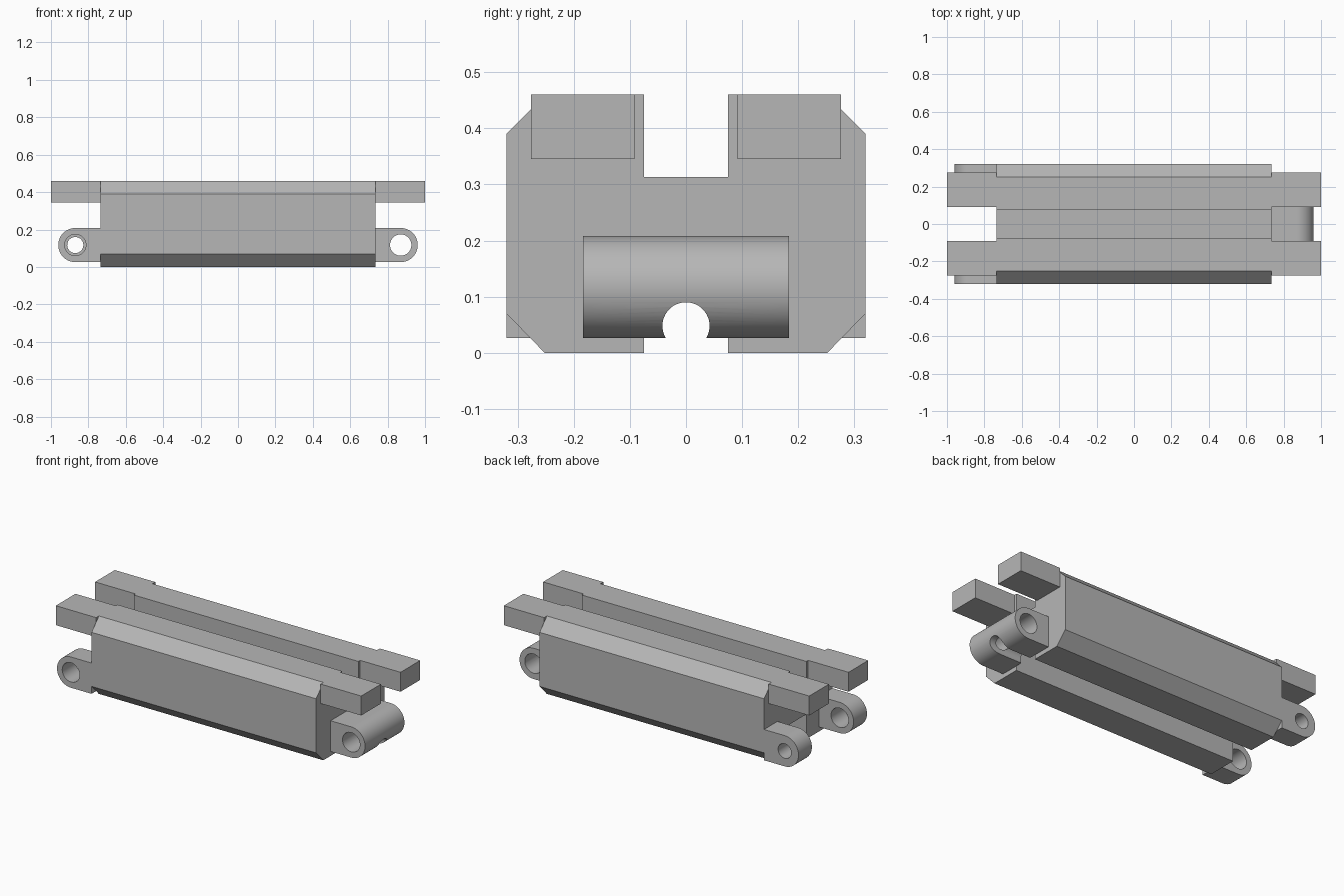
import bpy, bmesh, math
from mathutils import Vector

cube = bpy.data.objects.get("Cube")
if cube:
    bpy.data.objects.remove(cube, do_unlink=True)

grey = bpy.data.materials.new("plain grey")
grey.use_nodes = True
colour = (0.47, 0.47, 0.47, 1)
grey.diffuse_color = colour
grey.node_tree.nodes["Principled BSDF"].inputs["Base Color"].default_value = colour

BODY_X = 0.735                 # half length of the body
PIN_X, PIN_Z, PIN_R = 0.87, 0.117, 0.091


def prism(name, points, sweep):
    """Closed outline extruded along a sweep vector."""
    bm = bmesh.new()
    face = bm.faces.new([bm.verts.new(p) for p in points])
    new = bmesh.ops.extrude_face_region(bm, geom=[face])["geom"]
    moved = [v for v in new if isinstance(v, bmesh.types.BMVert)]
    bmesh.ops.translate(bm, vec=Vector(sweep), verts=moved)
    bmesh.ops.recalc_face_normals(bm, faces=bm.faces)
    mesh = bpy.data.meshes.new(name)
    bm.to_mesh(mesh)
    bm.free()
    mesh.materials.append(grey)
    obj = bpy.data.objects.new(name, mesh)
    bpy.context.collection.objects.link(obj)
    return obj


def arc(radius, start, end, steps):
    angles = [math.radians(start + (end - start) * i / steps) for i in range(steps + 1)]
    return [(radius * math.cos(a), radius * math.sin(a)) for a in angles]


def activate(obj):
    bpy.ops.object.select_all(action='DESELECT')
    obj.select_set(True)
    bpy.context.view_layer.objects.active = obj


def cut(obj, cutter):
    activate(obj)
    mod = obj.modifiers.new("hole", 'BOOLEAN')
    mod.operation, mod.solver, mod.object = 'DIFFERENCE', 'EXACT', cutter
    bpy.ops.object.modifier_apply(modifier=mod.name)
    bpy.data.objects.remove(cutter, do_unlink=True)


def lug(name, side, y0, y1, hole):
    """Round-ended hinge lug with a pin hole along y."""
    outline = [(BODY_X, PIN_Z - PIN_R)]
    outline += [(PIN_X + u, PIN_Z + v) for u, v in arc(PIN_R, -90, 90, 32)]
    outline += [(BODY_X, PIN_Z + PIN_R)]
    obj = prism(name, [(side * x, y0, z) for x, z in outline], (0, y1 - y0, 0))
    ring = arc(hole, 0, 360, 48)[:-1]
    cut(obj, prism("pin_cutter", [(side * PIN_X + u, y0 - 0.1, PIN_Z + v) for u, v in ring],
                   (0, y1 - y0 + 0.2, 0)))
    return obj


# Body: chamfered block with a slot along the top and the bottom
half = [(0.075, 0.147), (0.075, 0), (0.252, 0), (0.32, 0.07),
        (0.32, 0.39), (0.25, 0.46), (0.075, 0.46), (0.075, 0.313)]
profile = half + [(-y, z) for y, z in reversed(half)]
prism("body", [(-BODY_X, y, z) for y, z in profile], (2 * BODY_X, 0, 0))

# Four bars reaching past the top corners
for end, sx in (("left", 1), ("right", -1)):
    for depth, sy in (("front", -1), ("back", 1)):
        section = [(0.092, 0.345), (0.276, 0.345), (0.276, 0.46), (0.092, 0.46)]
        prism(f"{depth}_{end}_bar", [(sx * BODY_X, sy * y, z) for y, z in section],
              (sx * (1 - BODY_X), 0, 0))

# Wide centre lug with a lengthwise channel underneath
centre = lug("centre_hinge_lug", 1, -0.184, 0.184, 0.057)
channel = arc(0.042, 0, 360, 48)[:-1]
cut(centre, prism("channel_cutter", [(0.6, u, 0.048 + v) for u, v in channel], (0.5, 0, 0)))

# Pair of outer lugs at the other end
lugs = [centre,
        lug("front_hinge_lug", -1, -0.32, -0.195, 0.057),
        lug("back_hinge_lug", -1, 0.195, 0.32, 0.043)]

for obj in lugs:
    activate(obj)
    bpy.ops.object.shade_smooth_by_angle(angle=math.radians(30))
